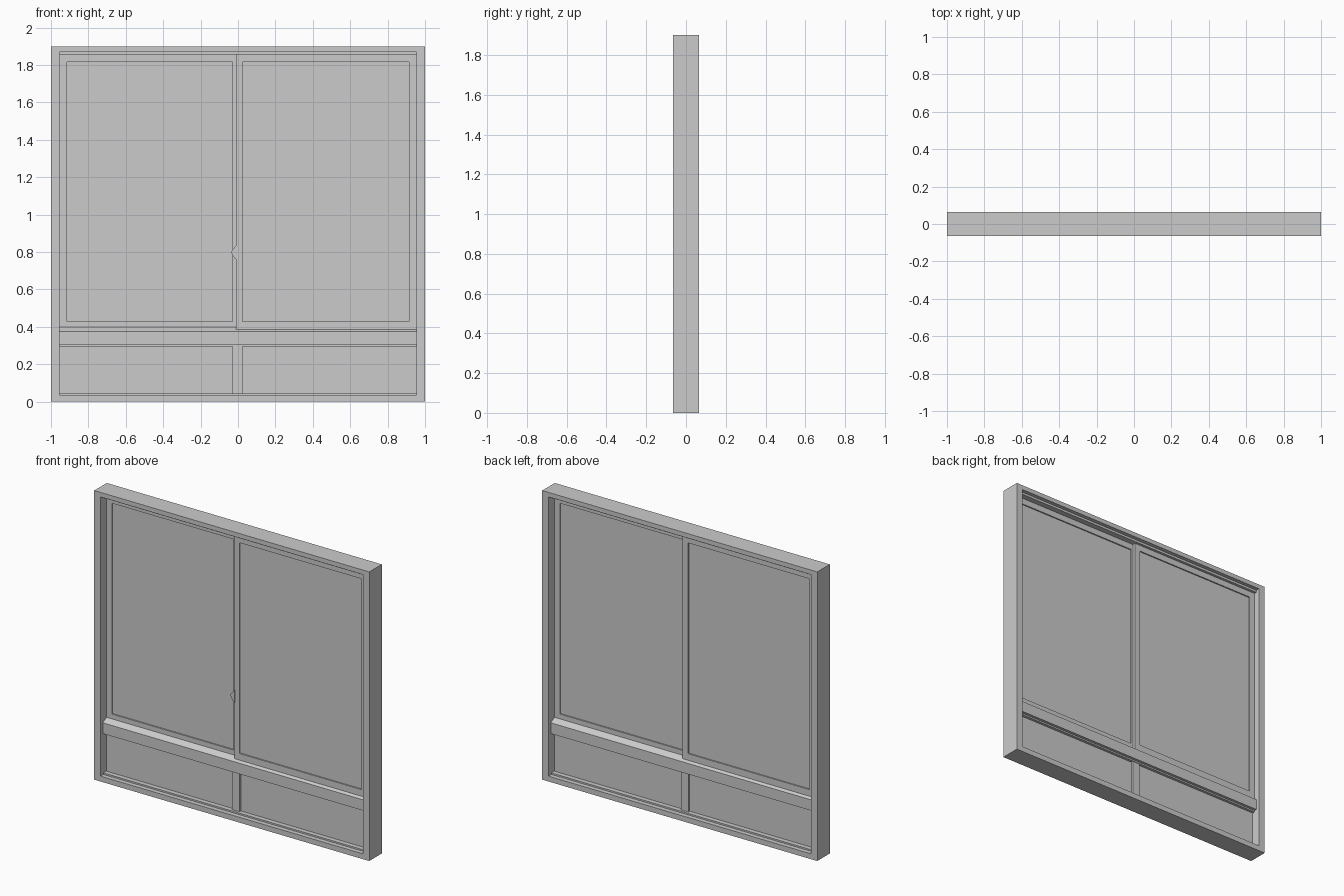
import bpy, bmesh

cube = bpy.data.objects.get("Cube")
if cube:
    bpy.data.objects.remove(cube, do_unlink=True)

grey = bpy.data.materials.new("light_grey")
grey.use_nodes = True
grey.diffuse_color = (0.6, 0.6, 0.6, 1)
grey.node_tree.nodes["Principled BSDF"].inputs["Base Color"].default_value = (0.6, 0.6, 0.6, 1)


def finish(name, bm):
    bmesh.ops.recalc_face_normals(bm, faces=bm.faces)
    mesh = bpy.data.meshes.new(name)
    bm.to_mesh(mesh)
    bm.free()
    mesh.materials.append(grey)
    obj = bpy.data.objects.new(name, mesh)
    bpy.context.collection.objects.link(obj)
    return obj


def prism(name, outline, offset):
    """Extrude a closed outline of 3D points along an offset."""
    bm = bmesh.new()
    face = bm.faces.new([bm.verts.new(p) for p in outline])
    geom = bmesh.ops.extrude_face_region(bm, geom=[face])["geom"]
    moved = [v for v in geom if isinstance(v, bmesh.types.BMVert)]
    bmesh.ops.translate(bm, verts=moved, vec=offset)
    return finish(name, bm)


def box(name, x0, x1, y0, y1, z0, z1):
    outline = [(x0, y0, z0), (x1, y0, z0), (x1, y0, z1), (x0, y0, z1)]
    return prism(name, outline, (0, y1 - y0, 0))


def ring(name, outer, inner, y0, y1):
    """Rectangular frame; outer and inner are (x0, x1, z0, z1)."""
    bm = bmesh.new()
    loops = []
    for y in (y0, y1):
        for x0, x1, z0, z1 in (outer, inner):
            corners = ((x0, z0), (x1, z0), (x1, z1), (x0, z1))
            loops.append([bm.verts.new((x, y, z)) for x, z in corners])
    for a, b in ((0, 1), (1, 3), (3, 2), (2, 0)):
        for i in range(4):
            j = (i + 1) % 4
            bm.faces.new((loops[a][i], loops[a][j], loops[b][j], loops[b][i]))
    return finish(name, bm)


SIDE = 0.955     # inner half width of the outer frame
DEPTH = 0.065    # half depth of the outer frame

# Outer frame and the thin beads along its head and foot
ring("outer_frame", (-1, 1, 0, 1.9), (-SIDE, SIDE, 0.035, 1.87), -DEPTH, DEPTH)
box("head_bead", -SIDE, SIDE, -0.04, 0.04, 1.855, 1.87)
box("foot_bead", -SIDE, SIDE, -0.035, 0.035, 0.035, 0.045)

# Transom with a sloping sill on both faces
half = [(0.04, 0.305), (0.04, 0.376), (0.003, 0.398)]
section = half + [(-y, z) for y, z in reversed(half)]
prism("transom", [(-SIDE, y, z) for y, z in section], (2 * SIDE, 0, 0))
box("transom_bead", -SIDE, SIDE, -0.022, 0.022, 0.295, 0.305)

# Lower fixed panel and its short mullion
box("lower_panel", -SIDE, SIDE, -0.004, 0.004, 0.045, 0.295)
box("lower_mullion", -0.03, 0.025, -0.018, 0.018, 0.045, 0.295)

# Two sliding sashes, staggered in depth and overlapping in the middle
sashes = (("left", -0.01, SIDE, 0.025, 0.915, -0.01),
          ("right", -SIDE, 0.01, -0.915, -0.03, 0.01))
for side, x0, x1, g0, g1, y in sashes:
    ring(side + "_sash", (x0, x1, 0.385, 1.855), (g0, g1, 0.43, 1.815), y - 0.0125, y + 0.0125)
    box(side + "_glass", g0, g1, y - 0.004, y + 0.004, 0.43, 1.815)

# Latch on the meeting edge of the front sash
latch = [(-0.005, 0.76), (-0.018, 0.765), (-0.035, 0.795), (-0.035, 0.805),
         (-0.018, 0.825), (-0.005, 0.84)]
prism("latch", [(x, -0.027, z) for x, z in latch], (0, 0.016, 0))
